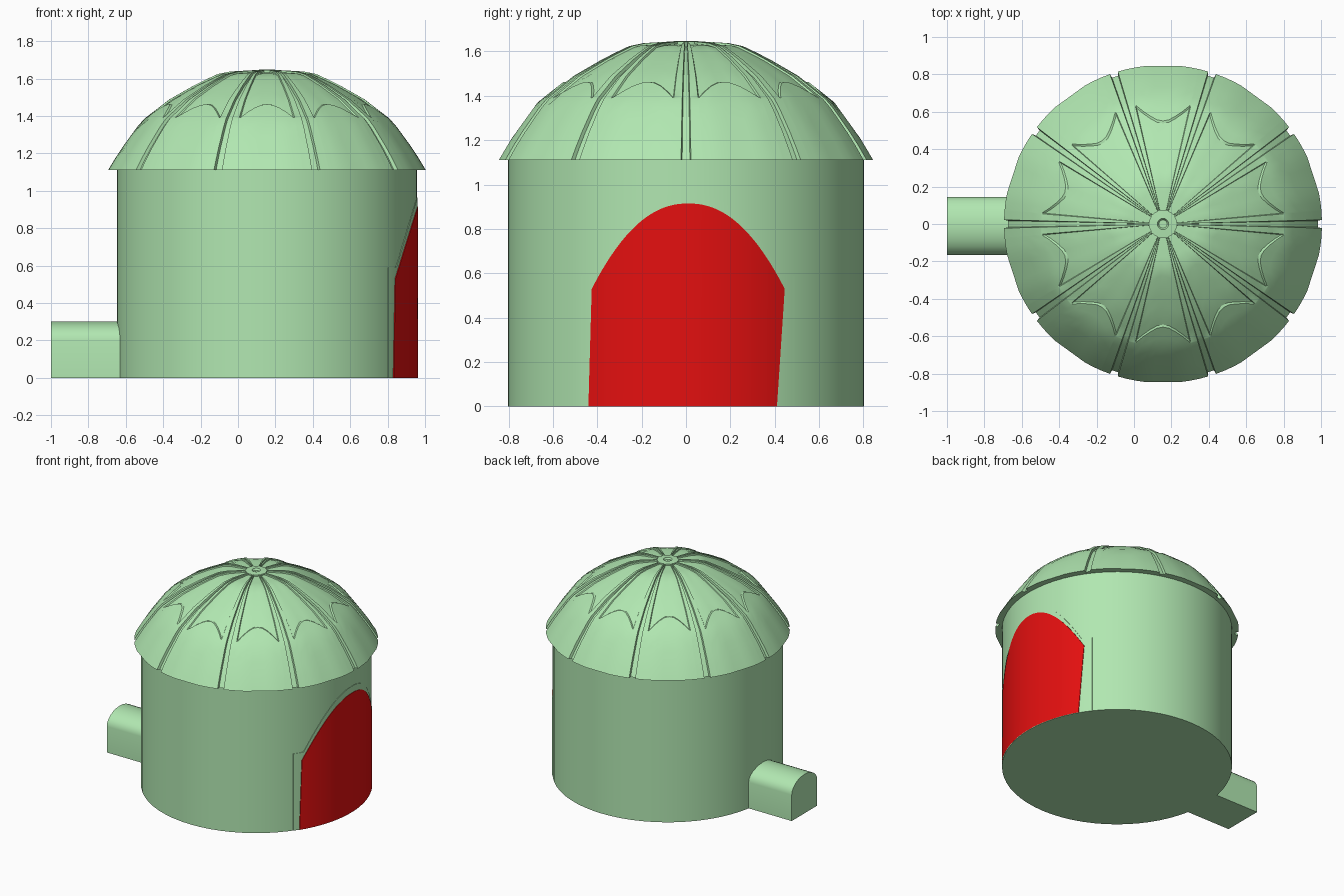
import bpy, bmesh, math

cube = bpy.data.objects.get("Cube")
if cube:
    bpy.data.objects.remove(cube, do_unlink=True)

CX, WALL_R, EAVE_Z = 0.155, 0.803, 1.11


def material(name, color):
    m = bpy.data.materials.new(name)
    m.use_nodes = True
    m.diffuse_color = color
    m.node_tree.nodes["Principled BSDF"].inputs["Base Color"].default_value = color
    return m


GREEN = material("pale green", (0.44, 0.80, 0.44, 1))
RED = material("door red", (0.78, 0.005, 0.005, 1))


def finish(bm, name, mat, x=0.0, angle=25, recalc=True):
    if recalc:
        bmesh.ops.recalc_face_normals(bm, faces=bm.faces)
    mesh = bpy.data.meshes.new(name)
    bm.to_mesh(mesh)
    bm.free()
    mesh.materials.append(mat)
    ob = bpy.data.objects.new(name, mesh)
    ob.location.x = x
    bpy.context.collection.objects.link(ob)
    bpy.ops.object.select_all(action="DESELECT")
    ob.select_set(True)
    bpy.context.view_layer.objects.active = ob
    bpy.ops.object.shade_smooth_by_angle(angle=math.radians(angle))
    return ob


def bridge(bm, rings, closed=True):
    """Fill quads between successive rows of vertices."""
    for a, b in zip(rings, rings[1:]):
        n = len(a)
        for i in range(n if closed else n - 1):
            j = (i + 1) % n
            bm.faces.new((a[i], a[j], b[j], b[i]))


def revolve(name, profile, sides):
    bm = bmesh.new()
    rings = [[bm.verts.new((r * math.cos(math.tau * i / sides),
                            r * math.sin(math.tau * i / sides), z))
              for i in range(sides)] for r, z in profile]
    bridge(bm, rings)
    bm.faces.new(rings[0])
    bm.faces.new(rings[-1])
    return finish(bm, name, GREEN, CX)


# Round wall
revolve("wall", [(WALL_R, 0), (WALL_R, EAVE_Z + 0.02)], 64)

# Ribbed dome: ten sectors with grooves between and a scalloped recess above
PROFILE = [(0, 1.645), (0.08, 1.645), (0.24, 1.635), (0.37, 1.575), (0.52, 1.49),
           (0.67, 1.375), (0.79, 1.21), (0.85, EAVE_Z)]
HALF = [0, 3.3, 6.7, 10, 12.8, 13.2, 16.5, 16.8]
COLUMNS = [-a for a in reversed(HALF[1:])] + HALF
HUB_R, EAVE_R, RECESS, GROOVE = 0.07, 0.85, 0.012, 0.022


def dome_z(r):
    for (r0, z0), (r1, z1) in zip(PROFILE, PROFILE[1:]):
        if r <= r1:
            return z0 + (z1 - z0) * (r - r0) / (r1 - r0)
    return EAVE_Z


def dome_point(sector, a, part, t):
    scallop = 0.555 + 0.1 * min(abs(a) / 13.2, 1) ** 2
    if part == "lower":
        r = EAVE_R + (scallop - EAVE_R) * t
    else:
        r = scallop - 0.006 + (HUB_R - scallop + 0.006) * t
    z, depth = dome_z(r), 0
    if abs(a) > 16.6:
        depth = GROOVE
    elif part == "upper" and abs(a) < 13:
        depth = RECESS
    k = r / EAVE_R
    z -= depth * (1 - k)
    r -= depth * k
    # flat facets between the panel corners
    th = math.radians(sector * 36 + 18 + a)
    if abs(a) < 6.7:
        r *= math.cos(math.radians(6.7)) / math.cos(math.radians(a))
    return r * math.cos(th), r * math.sin(th), z


bm = bmesh.new()
rows = [("lower", i / 5) for i in range(6)] + [("upper", i / 9) for i in range(10)]
rings = [[bm.verts.new(dome_point(s, a, part, t)) for s in range(10) for a in COLUMNS]
         for part, t in rows]
bridge(bm, rings)
bm.faces.new(rings[0])
bm.faces.new(rings[-1])
finish(bm, "dome", GREEN, CX)

# Hub at the crown with a small dimple
revolve("dome_hub", [(0.075, 1.6), (0.075, 1.645), (0.03, 1.648), (0.022, 1.635)], 20)


# Curved plates that hug the wall: y range at the foot and at the top, height by rule
def wall_plate(name, mat, lift, foot, top, height, steps=40):
    bm = bmesh.new()
    grid = []
    for i in range(steps + 1):
        f = i / steps
        h = height(2 * f - 1)
        column = []
        for j in range(9):
            z = h * j / 8
            s = min(z / 0.53, 1)
            y = (foot[0] + (foot[1] - foot[0]) * f) * (1 - s) + (top[0] + (top[1] - top[0]) * f) * s
            x = math.sqrt((WALL_R + lift) ** 2 - y * y)
            column.append((x, y, z))
        grid.append(column)
    front = [[bm.verts.new(p) for p in col] for col in grid]
    bridge(bm, front, closed=False)
    # rim running back into the wall
    loop = front[0] + [c[-1] for c in front[1:-1]] + front[-1][::-1]
    back = [bm.verts.new((v.co.x - 0.009, v.co.y, v.co.z)) for v in loop]
    bridge(bm, [loop, back], closed=False)
    return finish(bm, name, mat, CX)


def arch(u, base, rise):
    return base + rise * (1 - min(abs(u), 1) ** 2.2)


wall_plate("door_frame", GREEN, 0.002, (-0.475, 0.49), (-0.475, 0.49),
           lambda u: arch(u / 0.87, 0.59, 0.375), 60)
wall_plate("door", RED, 0.005, (-0.44, 0.41), (-0.425, 0.445),
           lambda u: arch(u, 0.53, 0.385))

# Round-topped tunnel at the back of the wall
bm = bmesh.new()
section = [(-0.165, 0), (0.145, 0)]
for i in range(13):
    t = math.pi * i / 12
    section.append((-0.01 + 0.155 * math.cos(t), 0.2 + 0.1 * math.sin(t)))
ends = [[bm.verts.new((x, y, z)) for y, z in section] for x in (-1, -0.55)]
bridge(bm, ends)
for e in ends:
    bm.faces.new(e)
finish(bm, "tunnel", GREEN, angle=35)
